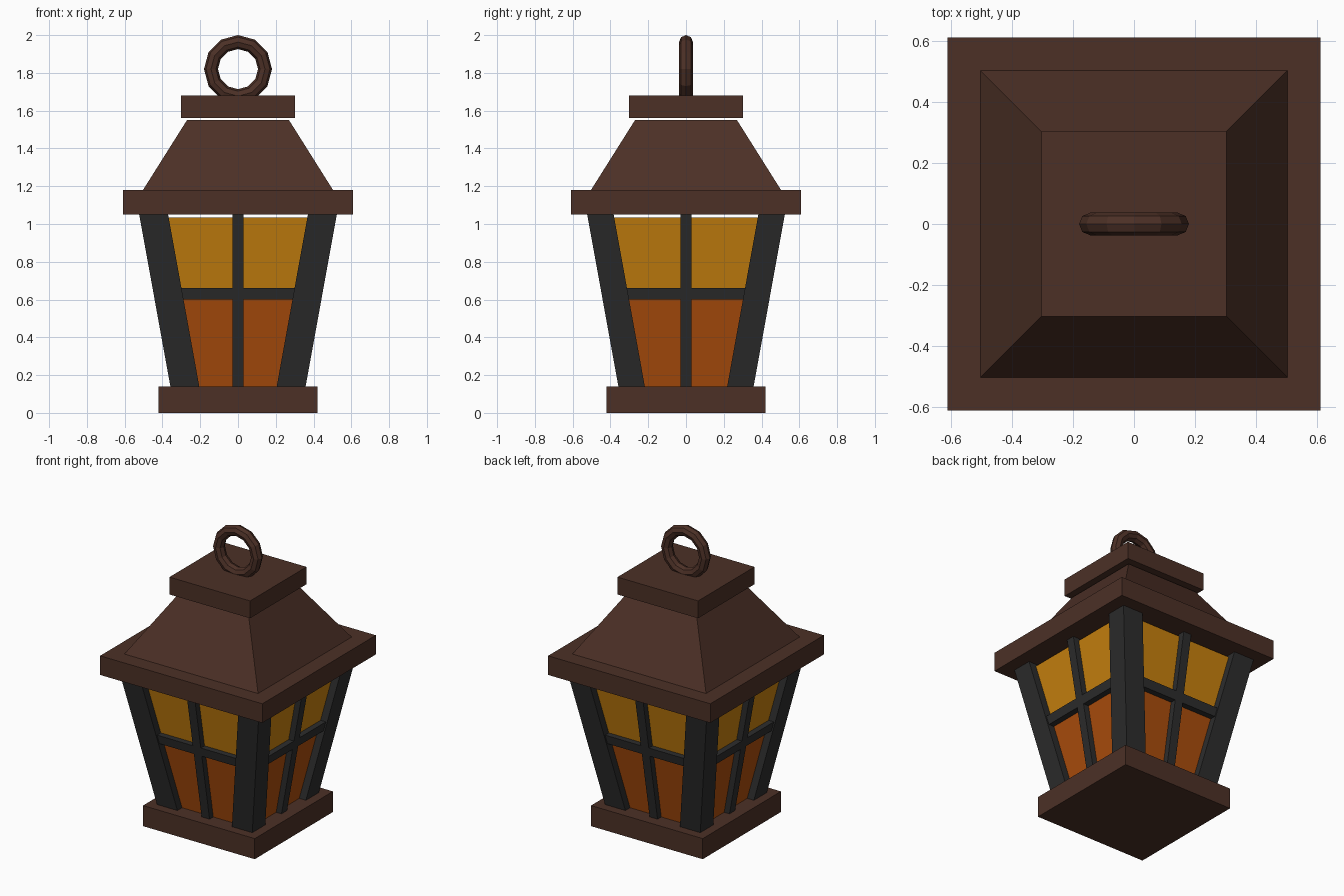
import bpy, bmesh, math

if "Cube" in bpy.data.objects:
    bpy.data.objects.remove(bpy.data.objects["Cube"])


def material(name, rgb):
    m = bpy.data.materials.new(name)
    lin = [((c / 255 + 0.055) / 1.055) ** 2.4 if c > 10 else c / 255 / 12.92 for c in rgb]
    m.diffuse_color = (*lin, 1)
    m.use_nodes = True
    m.node_tree.nodes["Principled BSDF"].inputs["Base Color"].default_value = m.diffuse_color
    return m


BROWN = material("dark_brown", (76, 48, 38))
IRON = material("charcoal_iron", (44, 44, 44))
AMBER = material("amber_glass", (200, 129, 14))
ORANGE = material("orange_glass", (171, 77, 12))


def block(name, mat, z0, r0, z1, r1, turn=0):
    """Six-sided block between two level rectangles r = (x0, x1, y0, y1)."""
    bm = bmesh.new()
    rings = []
    for z, (x0, x1, y0, y1) in ((z0, r0), (z1, r1)):
        rings.append([bm.verts.new((x, y, z)) for x, y in
                      ((x0, y0), (x1, y0), (x1, y1), (x0, y1))])
    a, b = rings
    bm.faces.new(a)
    bm.faces.new(b)
    for i in range(4):
        j = (i + 1) % 4
        bm.faces.new((a[i], a[j], b[j], b[i]))
    bmesh.ops.recalc_face_normals(bm, faces=bm.faces)
    me = bpy.data.meshes.new(name)
    bm.to_mesh(me)
    bm.free()
    me.materials.append(mat)
    ob = bpy.data.objects.new(name, me)
    ob.rotation_euler.z = turn
    bpy.context.collection.objects.link(ob)
    return ob


def sq(h):
    return (-h, h, -h, h)


# Half width of the tapered cage at height z
def cage(z):
    return 0.358 + 0.165 * (z - 0.14) / 0.91


# Base, eave, roof and cap
block("base", BROWN, 0, sq(0.42), 0.14, sq(0.42))
block("eave", BROWN, 1.05, sq(0.61), 1.18, sq(0.61))
block("roof", BROWN, 1.18, sq(0.503), 1.55, sq(0.27))
block("cap", BROWN, 1.562, sq(0.303), 1.68, sq(0.303))

# Two-tone glass body, stopping just short of the eave
INSET = 0.05
for name, mat, z0, z1 in (("lower_glass", ORANGE, 0.14, 0.63),
                          ("upper_glass", AMBER, 0.63, 1.035)):
    block(name, mat, z0, sq(cage(z0) - INSET), z1, sq(cage(z1) - INSET))

# Leaning corner posts
for sx in (-1, 1):
    for sy in (-1, 1):
        rects = []
        for z in (0.14, 1.05):
            c = cage(z)
            rects.append((*sorted((sx * c, sx * (c - 0.153))),
                          *sorted((sy * c, sy * (c - 0.14)))))
        block("corner_post", IRON, 0.14, rects[0], 1.05, rects[1])

# Window bars on each of the four sides
for k in range(4):
    def bar(z, half):
        return (-half, half, -(cage(z) - 0.01), -(cage(z) - 0.06))
    t = k * math.pi / 2
    block("upright_bar", IRON, 0.14, bar(0.14, 0.03), 1.05, bar(1.05, 0.03), t)
    block("cross_bar", IRON, 0.60, bar(0.60, 0.33), 0.66, bar(0.66, 0.33), t)

# Hanging ring
bpy.ops.mesh.primitive_torus_add(major_segments=12, minor_segments=8,
                                 major_radius=0.143, minor_radius=0.037,
                                 location=(0, 0, 1.82),
                                 rotation=(math.pi / 2, 0, 0))
ring = bpy.context.object
ring.name = "hanging_ring"
ring.data.materials.append(BROWN)
